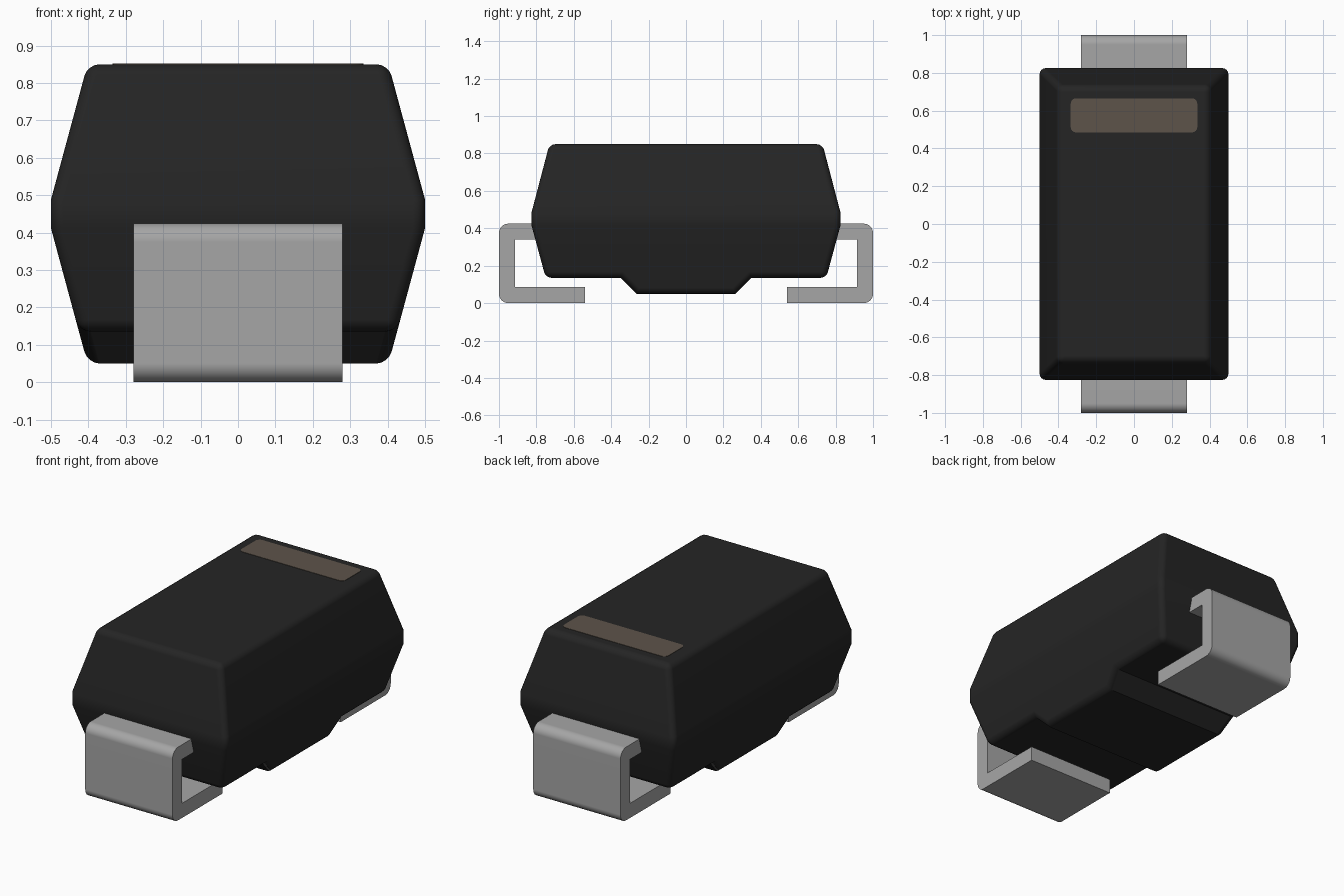
import bpy, bmesh, math

cube = bpy.data.objects.get("Cube")
if cube:
    bpy.data.objects.remove(cube)


def material(name, rgb):
    m = bpy.data.materials.new(name)
    m.use_nodes = True
    m.diffuse_color = (*rgb, 1)
    bsdf = m.node_tree.nodes["Principled BSDF"]
    bsdf.inputs["Base Color"].default_value = (*rgb, 1)
    bsdf.inputs["Roughness"].default_value = 0.6
    return m


BLACK = material("black plastic", (0.018, 0.018, 0.018))
METAL = material("grey metal", (0.38, 0.38, 0.38))
MARK = material("brown marking", (0.11, 0.088, 0.068))


def finish(bm, name, mat):
    bmesh.ops.recalc_face_normals(bm, faces=bm.faces)
    mesh = bpy.data.meshes.new(name)
    bm.to_mesh(mesh)
    bm.free()
    mesh.materials.append(mat)
    ob = bpy.data.objects.new(name, mesh)
    bpy.context.collection.objects.link(ob)
    bpy.ops.object.select_all(action="DESELECT")
    ob.select_set(True)
    bpy.context.view_layer.objects.active = ob
    bpy.ops.object.shade_smooth_by_angle(angle=math.radians(35))
    # keep the large faces flat next to their rounded edges
    ob.modifiers.new("Weighted normals", "WEIGHTED_NORMAL").keep_sharp = True
    return ob


def half_width(z):
    """Half the body width at height z: widest in a band at mid height."""
    if z > 0.49:
        return 0.5 - 0.098 * (z - 0.49) / 0.36
    if z < 0.41:
        return 0.5 - 0.098 * (0.41 - z) / 0.36
    return 0.5


# Body: side outline from top to bottom, widened by height, with a raised foot
def build_body():
    half = [(0.73, 0.85), (0.825, 0.49), (0.825, 0.41),
            (0.75, 0.135), (0.35, 0.135), (0.265, 0.05)]
    outline = half + [(-y, z) for y, z in reversed(half)]
    n = len(outline)
    bm = bmesh.new()
    sides = []
    for s in (1, -1):
        v = [bm.verts.new((s * half_width(z), y, z)) for y, z in outline]
        sides.append(v)
        bm.faces.new((v[0], v[1], v[n - 2], v[n - 1]))
        bm.faces.new((v[1], v[2], v[n - 3], v[n - 2]))
        bm.faces.new(v[2:n - 2])
    a, b = sides
    for i in range(n):
        j = (i + 1) % n
        bm.faces.new((a[i], a[j], b[j], b[i]))
    bmesh.ops.recalc_face_normals(bm, faces=bm.faces)
    # round the outer edges, leave the foot's cross edges crisp
    edges = []
    for e in bm.edges:
        p, q = (v.co for v in e.verts)
        foot_cross = abs(p.y - q.y) < 1e-4 and abs(p.y) < 0.5
        if e.calc_face_angle() > math.radians(30) and not foot_cross:
            edges.append(e)
    bmesh.ops.bevel(bm, geom=edges, offset=0.032, segments=4, profile=0.5,
                    affect="EDGES", clamp_overlap=True)
    finish(bm, "body", BLACK)


def arc(cx, cy, r, start, steps=6):
    """Quarter circle of points, counter-clockwise from the start angle."""
    return [(cx + r * math.cos(math.radians(start + 90 * i / steps)),
             cy + r * math.sin(math.radians(start + 90 * i / steps)))
            for i in range(steps + 1)]


def prism(points, to_3d, lo, hi):
    bm = bmesh.new()
    rows = [[bm.verts.new(to_3d(p, h)) for p in points] for h in (lo, hi)]
    for r in rows:
        bm.faces.new(r)
    for i in range(len(points)):
        j = (i + 1) % len(points)
        bm.faces.new((rows[0][i], rows[0][j], rows[1][j], rows[1][i]))
    return bm


# Terminals: C-shaped strips folded under each end
def build_terminal(name, s):
    r = 0.05
    section = ([(0.54, 0.0)] + arc(1 - r, r, r, -90)
               + arc(1 - r, 0.425 - r, r, 0)
               + [(0.76, 0.425), (0.76, 0.34), (0.915, 0.34),
                  (0.915, 0.085), (0.54, 0.085)])
    bm = prism(section, lambda p, h: (h, s * p[0], p[1]), -0.28, 0.28)
    finish(bm, name, METAL)


# Polarity band: thin rounded plate on the top, near the back
def build_band():
    r, x, y0, y1 = 0.028, 0.335, 0.485, 0.665
    outline = (arc(x - r, y1 - r, r, 0) + arc(r - x, y1 - r, r, 90)
               + arc(r - x, y0 + r, r, 180) + arc(x - r, y0 + r, r, 270))
    bm = prism(outline, lambda p, h: (p[0], p[1], h), 0.847, 0.852)
    finish(bm, "polarity_band", MARK)


build_body()
build_terminal("front_terminal", -1)
build_terminal("back_terminal", 1)
build_band()
